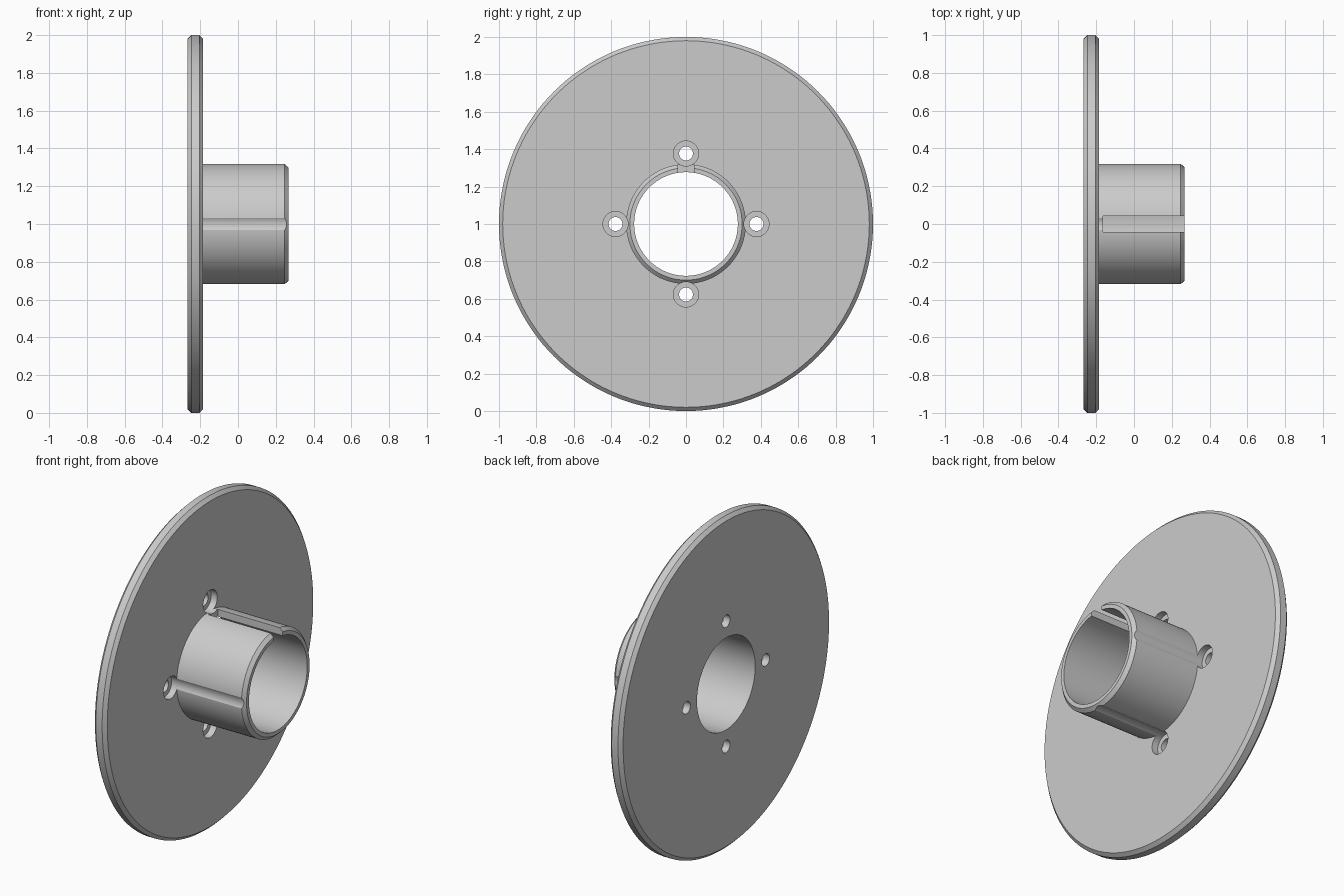
import bpy, bmesh, math
from mathutils import Matrix, Vector

cube = bpy.data.objects.get("Cube")
if cube:
    bpy.data.objects.remove(cube, do_unlink=True)

AXIS_Z = 1.0
BACK, FACE, END = -0.267, -0.185, 0.267
RIM, HUB, BORE, CHAMFER = 1.0, 0.32, 0.277, 0.02
BOLT_CIRCLE = 0.377

grey = bpy.data.materials.new("light grey metal")
grey.use_nodes = True
grey.diffuse_color = (0.6, 0.6, 0.6, 1)
grey.node_tree.nodes["Principled BSDF"].inputs["Base Color"].default_value = (0.6, 0.6, 0.6, 1)


def make_object(name, bm):
    bmesh.ops.recalc_face_normals(bm, faces=bm.faces)
    mesh = bpy.data.meshes.new(name)
    bm.to_mesh(mesh)
    bm.free()
    mesh.materials.append(grey)
    obj = bpy.data.objects.new(name, mesh)
    bpy.context.collection.objects.link(obj)
    return obj


def lathe(name, profile, steps):
    """Revolve a closed (x, radius) profile about the horizontal shaft axis."""
    bm = bmesh.new()
    verts = [bm.verts.new((x, 0, r)) for x, r in profile]
    edges = [bm.edges.new((v, verts[i - 1])) for i, v in enumerate(verts)]
    bmesh.ops.spin(bm, geom=verts + edges, cent=(0, 0, 0), axis=(1, 0, 0),
                   angle=math.tau, steps=steps, use_merge=True)
    bmesh.ops.remove_doubles(bm, verts=bm.verts, dist=0.0001)
    bmesh.ops.translate(bm, verts=bm.verts, vec=(0, 0, AXIS_Z))
    return make_object(name, bm)


def rod(name, radius, x0, x1, y, z):
    """Cylinder lying along x."""
    bm = bmesh.new()
    place = Matrix.Translation(((x0 + x1) / 2, y, z)) @ Matrix.Rotation(math.pi / 2, 4, 'Y')
    bmesh.ops.create_cone(bm, cap_ends=True, segments=48, radius1=radius,
                          radius2=radius, depth=x1 - x0, matrix=place)
    return make_object(name, bm)


def block(name, low, high):
    low, high = Vector(low), Vector(high)
    bm = bmesh.new()
    bmesh.ops.create_cube(bm, size=1, matrix=Matrix.Translation((low + high) / 2)
                          @ Matrix.Diagonal((*(high - low), 1)))
    return make_object(name, bm)


# Chamfered disc and hollow hub in one turned profile
flange = lathe("flanged_hub", [
    (BACK, BORE), (BACK, RIM - CHAMFER), (BACK + CHAMFER, RIM),
    (FACE - CHAMFER, RIM), (FACE, RIM - CHAMFER), (FACE, HUB),
    (END - CHAMFER, HUB), (END, HUB - CHAMFER), (END, BORE)], 144)

# Keyway through the top of the hub wall
cutters = [block("keyway_cutter", (-0.165, -0.043, 1.2), (0.3, 0.043, 1.4))]

# Four bolt holes, whose counterbores also groove the hub
for i in range(4):
    a = i * math.pi / 2
    y, z = BOLT_CIRCLE * math.cos(a), AXIS_Z + BOLT_CIRCLE * math.sin(a)
    cutters.append(rod("counterbore_cutter", 0.067, -0.225, 0.3, y, z))
    cutters.append(rod("bolt_hole_cutter", 0.037, -0.3, 0, y, z))

bpy.ops.object.select_all(action='DESELECT')
bpy.context.view_layer.objects.active = flange
flange.select_set(True)
for cutter in cutters:
    cutter.hide_render = True
    mod = flange.modifiers.new("cut", 'BOOLEAN')
    mod.operation = 'DIFFERENCE'
    mod.solver = 'EXACT'
    mod.object = cutter
    bpy.ops.object.modifier_apply(modifier=mod.name)
    bpy.data.objects.remove(cutter, do_unlink=True)

bpy.ops.object.shade_smooth_by_angle(angle=math.radians(30))
